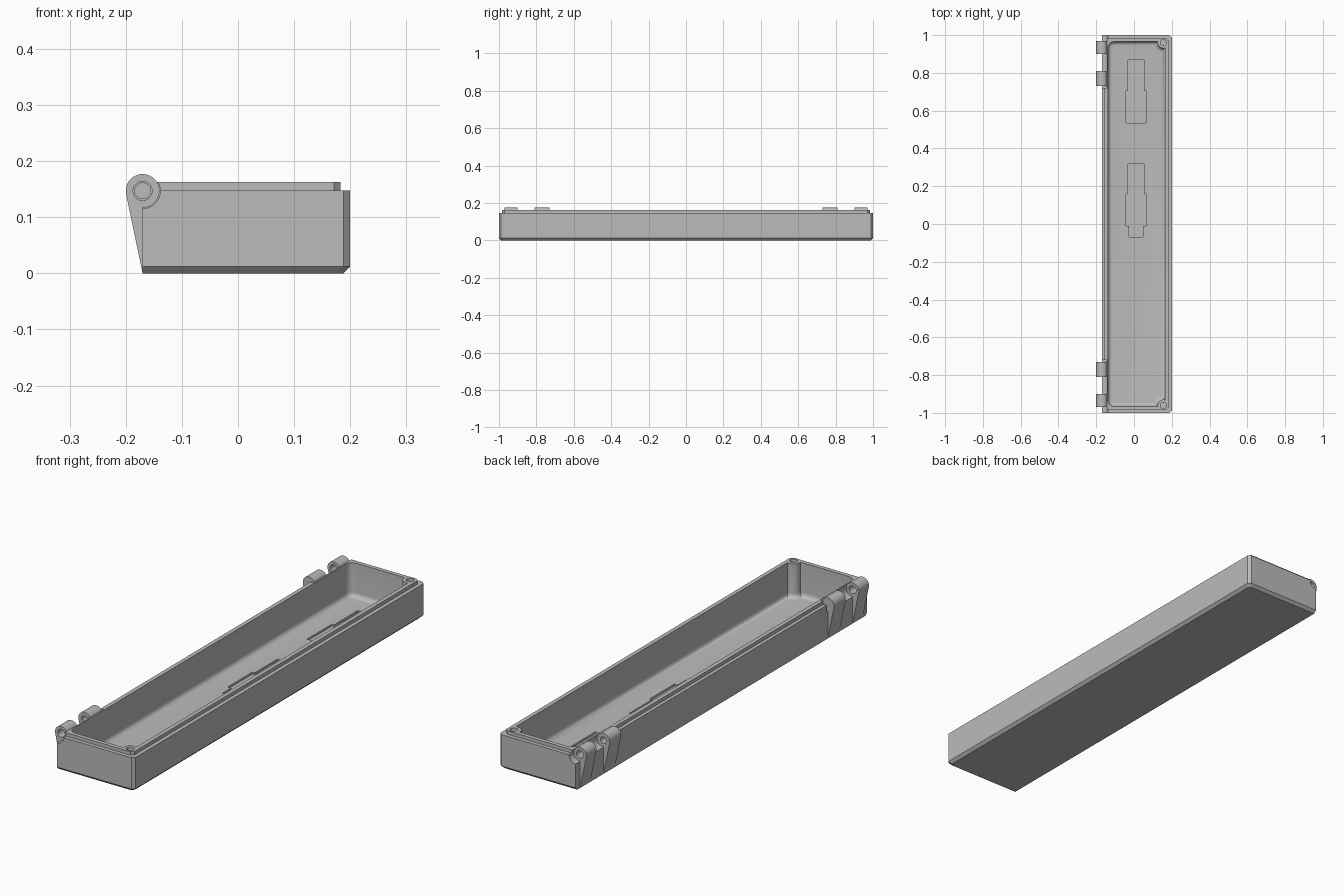
import bpy, bmesh, math
from math import cos, sin, pi, sqrt

cube = bpy.data.objects.get("Cube")
if cube:
    bpy.data.objects.remove(cube, do_unlink=True)

grey = bpy.data.materials.new("plain grey")
grey.use_nodes = True
COLOUR = (0.5, 0.5, 0.5, 1)
grey.diffuse_color = COLOUR
grey.node_tree.nodes["Principled BSDF"].inputs["Base Color"].default_value = COLOUR

PIN_X, PIN_Z, PIN_R = -0.17, 0.147, 0.03
POST_X, POST_Y, POST_R = 0.155, 0.96, 0.03
FLOOR, TOP = 0.015, 0.163


def loft(name, rings):
    """Closed solid through rings of equal point count."""
    bm = bmesh.new()
    loops = [[bm.verts.new(p) for p in ring] for ring in rings]
    n = len(loops[0])
    for a, b in zip(loops, loops[1:]):
        for i in range(n):
            j = (i + 1) % n
            bm.faces.new((a[i], a[j], b[j], b[i]))
    bm.faces.new(loops[0])
    bm.faces.new(loops[-1])
    bmesh.ops.recalc_face_normals(bm, faces=bm.faces)
    mesh = bpy.data.meshes.new(name)
    bm.to_mesh(mesh)
    bm.free()
    mesh.materials.append(grey)
    obj = bpy.data.objects.new(name, mesh)
    bpy.context.collection.objects.link(obj)
    return obj


def arc(cx, cy, r, start, end, steps):
    return [(cx + r * cos(start + (end - start) * i / steps),
             cy + r * sin(start + (end - start) * i / steps)) for i in range(steps + 1)]


def prism_z(name, outline, z0, z1):
    return loft(name, [[(x, y, z) for x, y in outline] for z in (z0, z1)])


def prism_y(name, outline, y0, y1):
    return loft(name, [[(x, y, z) for x, z in outline] for y in (y0, y1)])


def circle(cx, cy, r):
    return arc(cx, cy, r, 0, 2 * pi, 32)[:-1]


def cut(target, cutter):
    cutter.hide_render = True
    mod = target.modifiers.new("cut", 'BOOLEAN')
    mod.operation, mod.solver, mod.object = 'DIFFERENCE', 'EXACT', cutter
    bpy.context.view_layer.objects.active = target
    bpy.ops.object.modifier_apply(modifier=mod.name)
    bpy.data.objects.remove(cutter, do_unlink=True)


def smooth(obj):
    bpy.ops.object.select_all(action='DESELECT')
    obj.select_set(True)
    bpy.context.view_layer.objects.active = obj
    bpy.ops.object.shade_smooth_by_angle(angle=math.radians(30))


# Tray body: chamfered base and corners, stepped sealing lip on top
def shell_ring(z, left, right, y, c=0.012):
    return [(left, -y, z), (right - c, -y, z), (right, c - y, z),
            (right, y - c, z), (right - c, y, z), (left, y, z)]


tray = loft("tray", [shell_ring(0, -0.17, 0.188, 0.988),
                     shell_ring(0.012, -0.17, 0.2, 1),
                     shell_ring(0.148, -0.17, 0.2, 1),
                     shell_ring(0.148, -0.155, 0.183, 0.983),
                     shell_ring(TOP, -0.155, 0.183, 0.983)])


# Cavity: round left corners, screw posts left standing in the right corners
def cavity_ring(z, d):
    left, right, y = -0.137 + d, 0.165 - d, 0.965 - d
    r, corner = POST_R + d, 0.03 - d
    a0 = 2 * pi - math.acos((right - POST_X) / r)
    a1 = pi - math.asin((y - POST_Y) / r)
    half = arc(POST_X, POST_Y, r, a0, a1, 12)
    half += arc(left + corner, y - corner, corner, pi / 2, pi, 6)
    half += [(px, -py) for px, py in reversed(half)]
    return [(px, py, z) for px, py in half]


FILLET = 0.02
rings = [cavity_ring(FLOOR + FILLET * (1 - sin(t)), FILLET * (1 - cos(t)))
         for t in [pi / 2 * (1 - i / 6) for i in range(7)]]
cut(tray, loft("cavity_cutter", rings + [cavity_ring(0.2, 0)]))

# Hinge clearance and screw holes at both ends
for s in (-1, 1):
    cut(tray, prism_y("clearance_cutter", circle(PIN_X, PIN_Z, 0.0315), s * 0.72, s * 1.02))
    cut(tray, prism_z("screw_cutter", circle(POST_X, POST_Y * s, 0.016), 0.06, 0.2))


# Shallow floor pockets, stepped in plan
def pocket(steps):
    mid = 0.01
    right = [(mid + w, y) for w, y0, y1 in steps for y in (y0, y1)]
    outline = right + [(2 * mid - x, y) for x, y in reversed(right)]
    cut(tray, prism_z("pocket_cutter", outline, 0.006, 0.03))


pocket([(0.053, 0.534, 0.704), (0.042, 0.704, 0.868)])
pocket([(0.037, -0.07, -0.01), (0.053, -0.01, 0.16), (0.042, 0.16, 0.317)])
smooth(tray)

# Hinge knuckles with tapered support arms
tangent = 1.5 * pi - math.acos(PIN_R / PIN_Z)
knuckle = arc(PIN_X, PIN_Z, PIN_R, -pi / 2, tangent, 36) + [(PIN_X, 0)]
for s, end in ((-1, "front"), (1, "back")):
    outer = prism_y(end + "_outer_knuckle", knuckle, s * 0.9, s * 0.97)
    cut(outer, prism_y("pin_cutter", circle(PIN_X, PIN_Z, 0.017), s * 0.8, s * 1.1))
    inner = prism_y(end + "_inner_knuckle", knuckle, s * 0.73, s * 0.81)
    cut(inner, prism_y("pin_cutter", circle(PIN_X, PIN_Z, 0.014), s * 0.75, s * 0.9))
    smooth(outer)
    smooth(inner)
